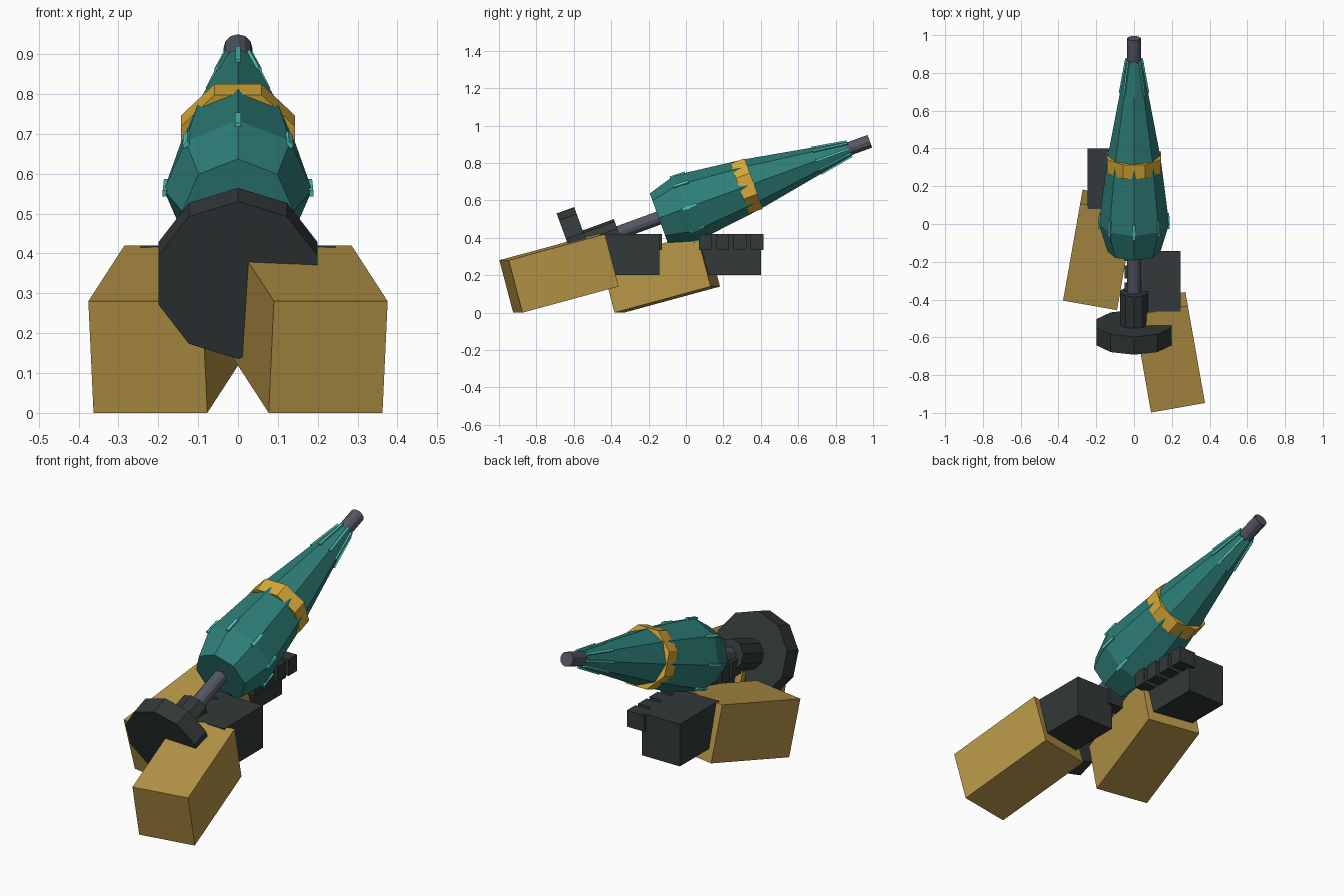
import bpy, bmesh
from math import radians, pi, sin, cos
from mathutils import Matrix, Vector

cube = bpy.data.objects.get("Cube")
if cube:
    bpy.data.objects.remove(cube, do_unlink=True)


def material(name, rgb):
    m = bpy.data.materials.new(name)
    m.use_nodes = True
    m.diffuse_color = (*rgb, 1)
    bsdf = m.node_tree.nodes["Principled BSDF"]
    bsdf.inputs["Base Color"].default_value = (*rgb, 1)
    bsdf.inputs["Roughness"].default_value = 0.7
    return m


TEAL = material("teal", (0.027, 0.21, 0.19))
LIGHT_TEAL = material("light teal", (0.08, 0.56, 0.48))
GOLD = material("gold", (0.68, 0.40, 0.04))
SLEEVE = material("tan sleeve", (0.47, 0.30, 0.063))
DARK = material("charcoal", (0.032, 0.04, 0.04))
STEEL = material("grey steel", (0.09, 0.095, 0.125))

# The launcher axis starts at the front of the disc and climbs 20 degrees to the back
AXIS = Matrix.Translation((0, -0.62, 0.333)) @ Matrix.Rotation(radians(-70), 4, "X")


def add_object(name, bm, mat, matrix):
    bmesh.ops.recalc_face_normals(bm, faces=bm.faces)
    mesh = bpy.data.meshes.new(name)
    bm.to_mesh(mesh)
    bm.free()
    mesh.materials.append(mat)
    obj = bpy.data.objects.new(name, mesh)
    obj.matrix_world = matrix
    bpy.context.collection.objects.link(obj)
    return obj


def lathe(name, profile, sides, mat, turn=0.0):
    """Closed solid from (distance, radius) rings along the launcher axis."""
    bm = bmesh.new()
    rings = []
    for s, r in profile:
        angles = [pi / 2 + turn + 2 * pi * i / sides for i in range(sides)]
        rings.append([bm.verts.new((r * cos(a), r * sin(a), s)) for a in angles])
    for lower, upper in zip(rings, rings[1:]):
        for i in range(sides):
            j = (i + 1) % sides
            bm.faces.new((lower[i], lower[j], upper[j], upper[i]))
    bm.faces.new(rings[0])
    bm.faces.new(rings[-1])
    return add_object(name, bm, mat, AXIS)


def box(name, size, mat, matrix):
    bm = bmesh.new()
    bmesh.ops.create_cube(bm, size=1)
    bmesh.ops.scale(bm, vec=size, verts=bm.verts)
    return add_object(name, bm, mat, matrix)


def strips(name, start, end, width):
    """Eight glowing strips lying along the body's edges."""
    (s0, r0), (s1, r1) = start, end
    direction = Vector((0, r1 - r0, s1 - s0))
    tilt = Matrix.Rotation(-math_atan(r1 - r0, s1 - s0), 4, "X")
    middle = Matrix.Translation((0, (r0 + r1) / 2, (s0 + s1) / 2))
    for i in range(8):
        spin = Matrix.Rotation(i * pi / 4, 4, "Z")
        box(f"{name}_{i + 1}", (width, 0.01, direction.length), LIGHT_TEAL,
            AXIS @ spin @ middle @ tilt)


def math_atan(rise, run):
    return Vector((run, rise)).angle_signed(Vector((1, 0)))


# Launcher: rear disc, hub, rod and faceted body
lathe("disc", [(0, 0.21), (0.1, 0.21)], 10, DARK)
lathe("hub", [(0.09, 0.077), (0.277, 0.077)], 10, DARK)
lathe("rod", [(0.2, 0.036), (1.706, 0.036)], 12, STEEL)
lathe("body", [(0.505, 0.14), (0.66, 0.186), (1.03, 0.141), (1.58, 0.042)], 8, TEAL)

# Band turned half a facet, so the body edges break through it
lathe("band", [(0.965, 0.155), (1.045, 0.155)], 8, GOLD, turn=pi / 8)

# Strips on the shoulder and nose
strips("shoulder_strip", (0.635, 0.184), (0.72, 0.181), 0.016)
strips("nose_strip", (1.4, 0.075), (1.59, 0.042), 0.012)

# Arms: a tilted sleeve, a block hand and fingers on the inner side
for side, x, shift in (("left", 1, 0), ("right", -1, 0.542)):
    tilt = Matrix.Rotation(radians(10 * x), 4, "Z") @ Matrix.Rotation(radians(15), 4, "X")
    box(f"{side}_sleeve", (0.29, 0.54, 0.29), SLEEVE,
        Matrix.Translation((0.181 * x, -0.679 + shift, 0.21)) @ tilt)
    box(f"{side}_hand", (0.22, 0.32, 0.22), DARK,
        Matrix.Translation((0.135 * x, -0.302 + shift, 0.31)))
    for i in range(4):
        box(f"{side}_finger_{i + 1}", (0.1, 0.07, 0.085), DARK,
            Matrix.Translation((0.0, -0.455 + 0.092 * i + 0.017 + shift, 0.377)))
